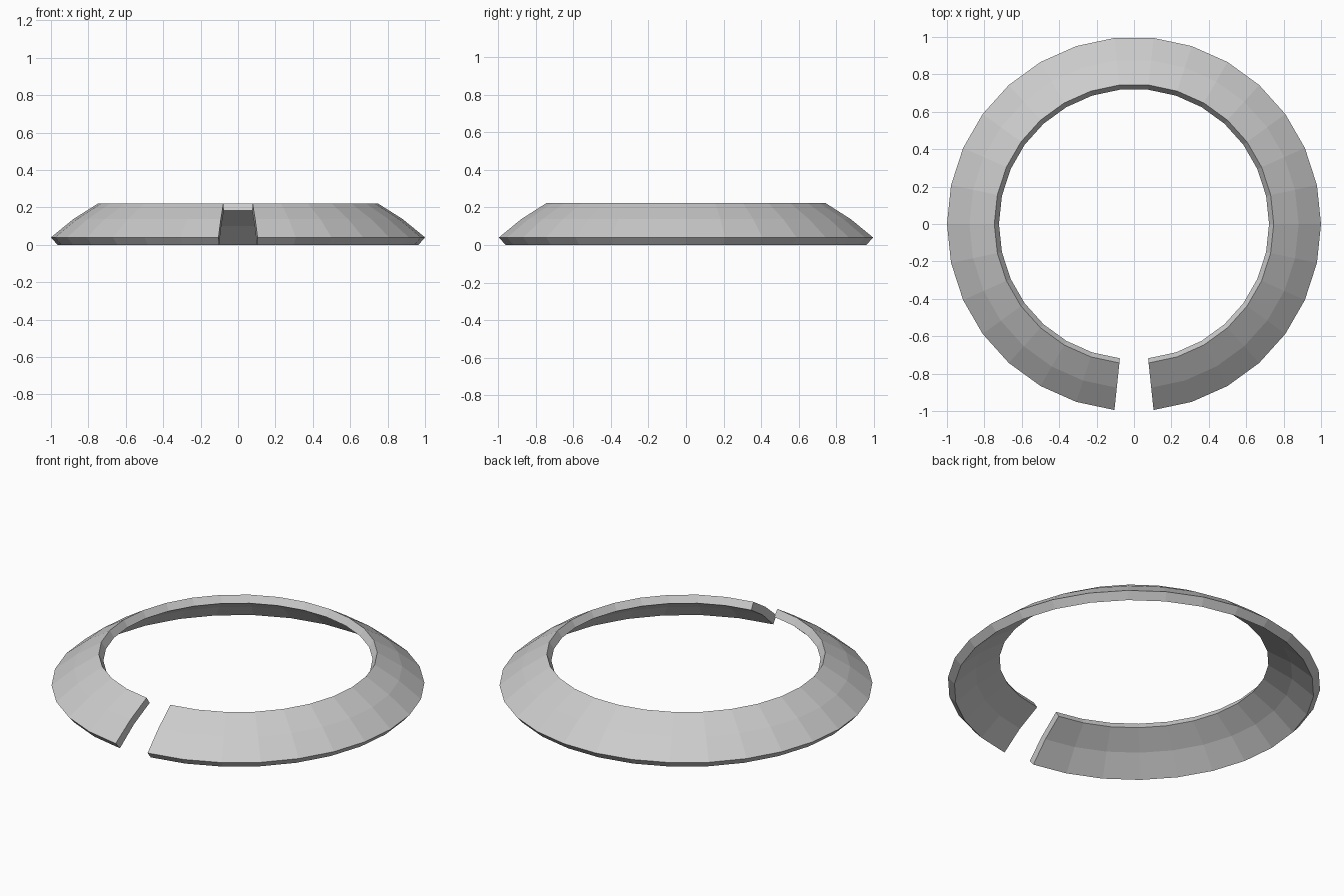
import bpy, bmesh
from math import radians, sin, cos

if "Cube" in bpy.data.objects:
    bpy.data.objects.remove(bpy.data.objects["Cube"])

# Slanted band cross-section: (radius, height), slightly bowed outward
PROFILE = [(0.965, 0.0), (1.0, 0.04), (0.88, 0.138), (0.747, 0.222),
           (0.722, 0.183), (0.85, 0.102)]
SIDES = 30                     # one of the 30 segments is left open at the front
STEP = 360 / SIDES
START = -90 + STEP / 2

bm = bmesh.new()

# Rings of the cross-section swept around z
rings = []
for i in range(SIDES):
    a = radians(START + i * STEP)
    rings.append([bm.verts.new((r * cos(a), r * sin(a), z)) for r, z in PROFILE])

# Side walls of the band
n = len(PROFILE)
for a, b in zip(rings, rings[1:]):
    for j in range(n):
        k = (j + 1) % n
        bm.faces.new((a[j], b[j], b[k], a[k]))

# End caps at the gap, split into two quads each
for ring in (rings[0], rings[-1]):
    bm.faces.new((ring[0], ring[1], ring[2], ring[5]))
    bm.faces.new((ring[5], ring[2], ring[3], ring[4]))

bmesh.ops.recalc_face_normals(bm, faces=bm.faces[:])
mesh = bpy.data.meshes.new("split_ring")
bm.to_mesh(mesh)
bm.free()
ring_obj = bpy.data.objects.new("split_ring", mesh)
bpy.context.collection.objects.link(ring_obj)
